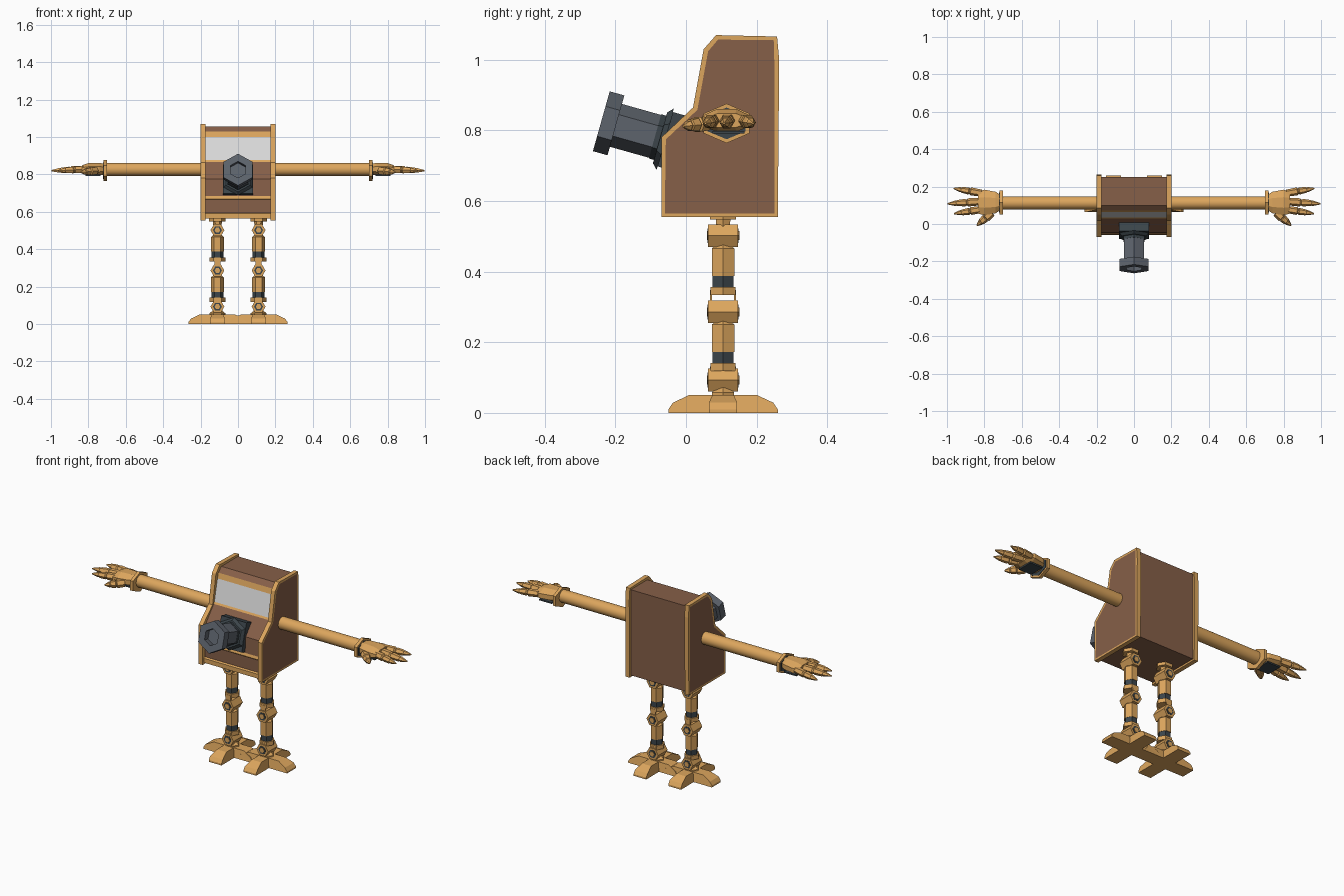
import bpy, bmesh
from math import cos, sin, pi
from mathutils import Matrix, Vector

if "Cube" in bpy.data.objects:
    bpy.data.objects.remove(bpy.data.objects["Cube"], do_unlink=True)


def material(name, r, g, b):
    m = bpy.data.materials.new(name)
    m.use_nodes = True
    m.diffuse_color = (r, g, b, 1)
    m.node_tree.nodes["Principled BSDF"].inputs["Base Color"].default_value = (r, g, b, 1)
    return m


GOLD = material("brass gold", 0.72, 0.38, 0.11)
BROWN = material("wood brown", 0.24, 0.115, 0.065)
GREY = material("gun grey", 0.11, 0.125, 0.15)
DARK = material("dark steel", 0.045, 0.06, 0.07)
WHITE = material("screen white", 0.72, 0.72, 0.72)


def finish(name, bm, mats):
    bmesh.ops.recalc_face_normals(bm, faces=bm.faces)
    me = bpy.data.meshes.new(name)
    bm.to_mesh(me)
    bm.free()
    for m in mats:
        me.materials.append(m)
    ob = bpy.data.objects.new(name, me)
    bpy.context.collection.objects.link(ob)
    return ob


def loft(name, rings, mat, matrix, sides=6, phase=0.0):
    """Closed tube through (height, radius x, radius y) rings along local z."""
    bm = bmesh.new()
    loops = []
    for h, rx, ry in rings:
        angles = [phase + 2 * pi * i / sides for i in range(sides)]
        loops.append([bm.verts.new(matrix @ Vector((rx * cos(a), ry * sin(a), h))) for a in angles])
    for a, b in zip(loops, loops[1:]):
        for i in range(sides):
            j = (i + 1) % sides
            bm.faces.new((a[i], a[j], b[j], b[i]))
    bm.faces.new(loops[0][::-1])
    bm.faces.new(loops[-1])
    return finish(name, bm, [mat])


def prism(name, profile, x0, x1, mats, edge_mats=None, matrix=Matrix(), taper=None, inset=None):
    """Extrude a (y, z) profile along x; edge_mats colours the strip of each edge."""
    bm = bmesh.new()

    def loop(x):
        return [bm.verts.new(matrix @ Vector((x * (taper(z) if taper else 1), y, z))) for y, z in profile]
    a, b = loop(x0), loop(x1)
    n = len(profile)
    for i in range(n):
        f = bm.faces.new((a[i], a[(i + 1) % n], b[(i + 1) % n], b[i]))
        f.material_index = edge_mats[i] if edge_mats else 0
    bm.faces.new(a[::-1])
    cap = bm.faces.new(b)
    if inset:
        bmesh.ops.recalc_face_normals(bm, faces=bm.faces)
        bmesh.ops.inset_region(bm, faces=[cap], thickness=inset)
        cap.material_index = 1
    return finish(name, bm, mats)


def box(name, centre, half, mat, matrix=Matrix()):
    x, y, z = half
    prof = [(-y, -z), (y, -z), (y, z), (-y, z)]
    return prism(name, prof, -x, x, [mat], matrix=matrix @ Matrix.Translation(centre))


def aim(pos, direction):
    q = Vector(direction).to_track_quat('Z', 'Y')
    return Matrix.Translation(pos) @ q.to_matrix().to_4x4()


# Cabinet core: each front strip has its own colour
core = [(0.25, 0.565), (0.25, 1.055), (0.1, 1.055), (0.072, 1.03), (0.064, 1.0), (0.036, 0.877),
        (0.03, 0.867), (-0.045, 0.775), (-0.05, 0.685), (-0.055, 0.67), (-0.05, 0.665),
        (-0.05, 0.595), (-0.06, 0.59), (-0.06, 0.565)]
prism("cabinet_body", core, -0.18, 0.18, [BROWN, GOLD, WHITE],
      [0, 0, 0, 1, 2, 1, 0, 0, 1, 1, 0, 1, 1, 0])

# Side panels with brass rim and wooden face
panel = [(-0.07, 0.555), (-0.07, 0.78), (0.02, 0.865), (0.05, 1.03), (0.085, 1.07),
         (0.258, 1.066), (0.264, 1.0), (0.26, 0.555)]
for s, side in ((1, "left"), (-1, "right")):
    prism(side + "_side_panel", panel, s * 0.175, s * 0.2, [GOLD, BROWN], inset=0.014)

# Cannon on the sloped console
gun = aim((0, -0.03, 0.767), (0, -0.96, 0.27))
r2 = 2 ** 0.5
loft("cannon_base", [(-0.05, 0.08 * r2, 0.08 * r2), (0.03, 0.08 * r2, 0.08 * r2)], DARK, gun, 4, pi / 4)
loft("cannon_collar", [(0.03, 0.09, 0.09), (0.045, 0.075, 0.075), (0.045, 0.065, 0.065), (0.06, 0.065, 0.065)],
     DARK, gun, 6, pi / 2)
loft("cannon_barrel", [(0.02, 0.063, 0.063), (0.18, 0.063, 0.063)], GREY, gun, 6, pi / 2)
loft("cannon_muzzle", [(0.175, 0.088, 0.088), (0.218, 0.088, 0.088), (0.218, 0.046, 0.046),
                       (0.185, 0.046, 0.046)], GREY, gun, 6, pi / 2)

TOE = [(0, 0.004), (0.155, 0.004), (0.155, 0.014), (0.142, 0.033), (0.095, 0.055), (0, 0.055)]
TOE = [(u, z - 0.004) for u, z in TOE]
for s, side in ((1, "left"), (-1, "right")):
    base = Matrix.Translation((s * 0.11, 0.105, 0))
    # Cross-shaped foot
    for k in range(4):
        prism(f"{side}_toe_{k + 1}", TOE, -0.04, 0.04, [GOLD],
              matrix=base @ Matrix.Rotation(k * pi / 2, 4, 'Z'), taper=lambda z: 0.75 if z > 0.03 else 1)
    loft(side + "_ankle_hub", [(0.03, 0.042, 0.036), (0.058, 0.042, 0.036), (0.075, 0.022, 0.022)], GOLD, base)
    # Hip plate under the cabinet
    loft(side + "_hip_mount", [(0.525, 0.022, 0.022), (0.548, 0.024, 0.024), (0.548, 0.044, 0.042),
                               (0.566, 0.044, 0.042)], GOLD, base)
    # Hexagonal joints with recess rings and bolts
    for joint, z in (("hip", 0.502), ("knee", 0.286), ("ankle", 0.093)):
        m = aim((s * 0.11, 0.105, z), (0, 1, 0))
        for part, h, r, mat in (("joint", 0.0425, 0.037, GOLD), ("ring", 0.044, 0.024, DARK),
                                ("bolt", 0.046, 0.015, GOLD)):
            loft(f"{side}_{joint}_{part}", [(-h, r, r), (h, r, r)], mat, m)
    # Leg segments, dark bands and fork brackets
    for part, z in (("thigh", 0.466), ("shin", 0.25)):
        top = base @ Matrix.Translation((0, 0, z))
        loft(f"{side}_{part}", [(0.01, 0.022, 0.022), (0, 0.034, 0.037), (-0.078, 0.034, 0.037),
                                (-0.078, 0.031, 0.033), (-0.096, 0.031, 0.033)], GOLD, top)
        loft(f"{side}_{part}_band", [(-0.07, 0.033, 0.034), (-0.116, 0.033, 0.034)], DARK, top)
        loft(f"{side}_{part}_cuff", [(-0.109, 0.042, 0.041), (-0.132, 0.042, 0.041)], GOLD, top)
        for f in (-1, 1):
            box(f"{side}_{part}_fork_{'back' if f > 0 else 'front'}", (0, f * 0.034, -0.14),
                (0.016, 0.003, 0.022), GOLD, top)

    # Arm and cuff
    flip = Matrix.Scale(s, 4, (1, 0, 0))
    arm = loft(side + "_arm", [(0.19, 0.035, 0.035), (0.705, 0.035, 0.035)], GOLD,
               flip @ aim((0, 0.113, 0.827), (1, 0, 0)), 24)
    bpy.ops.object.select_all(action='DESELECT')
    bpy.context.view_layer.objects.active = arm
    arm.select_set(True)
    bpy.ops.object.shade_smooth_by_angle()
    wrist = flip @ aim((0.7, 0.115, 0.82), (1, 0, 0))
    loft(side + "_cuff", [(0, 0.075, 0.056), (0.018, 0.075, 0.056)], GOLD, wrist, 6, pi / 2)
    loft(side + "_cuff_lining", [(0.01, 0.062, 0.045), (0.021, 0.062, 0.045)], DARK, wrist, 6, pi / 2)

    # Hand with three segmented fingers and a thumb
    loft(side + "_palm", [(0.015, 0.045, 0.032), (0.04, 0.062, 0.036), (0.1, 0.074, 0.035),
                          (0.135, 0.064, 0.022)], GOLD,
         wrist @ Matrix.Translation((0, 0.008, 0)), 8, pi / 8)
    box(side + "_palm_plate", (0.775, 0.12, 0.795), (0.04, 0.045, 0.004), DARK, flip)
    digits = (("outer_finger", (0.815, 0.165, 0.828), (0.965, 0.19, 0.82), 0.021),
              ("middle_finger", (0.82, 0.12, 0.828), (0.998, 0.108, 0.82), 0.022),
              ("inner_finger", (0.815, 0.078, 0.828), (0.963, 0.055, 0.82), 0.021),
              ("thumb", (0.76, 0.06, 0.82), (0.84, -0.008, 0.812), 0.024))
    for digit, start, end, r in digits:
        d = Vector(end) - Vector(start)
        steps = ((0, 0.9), (0.38, 1), (0.42, 0.7), (0.46, 0.9), (0.7, 0.75), (0.73, 0.6), (0.77, 0.65), (1, 0.15))
        loft(f"{side}_{digit}", [(t * d.length, q * r, q * r) for t, q in steps], GOLD, flip @ aim(start, d))
